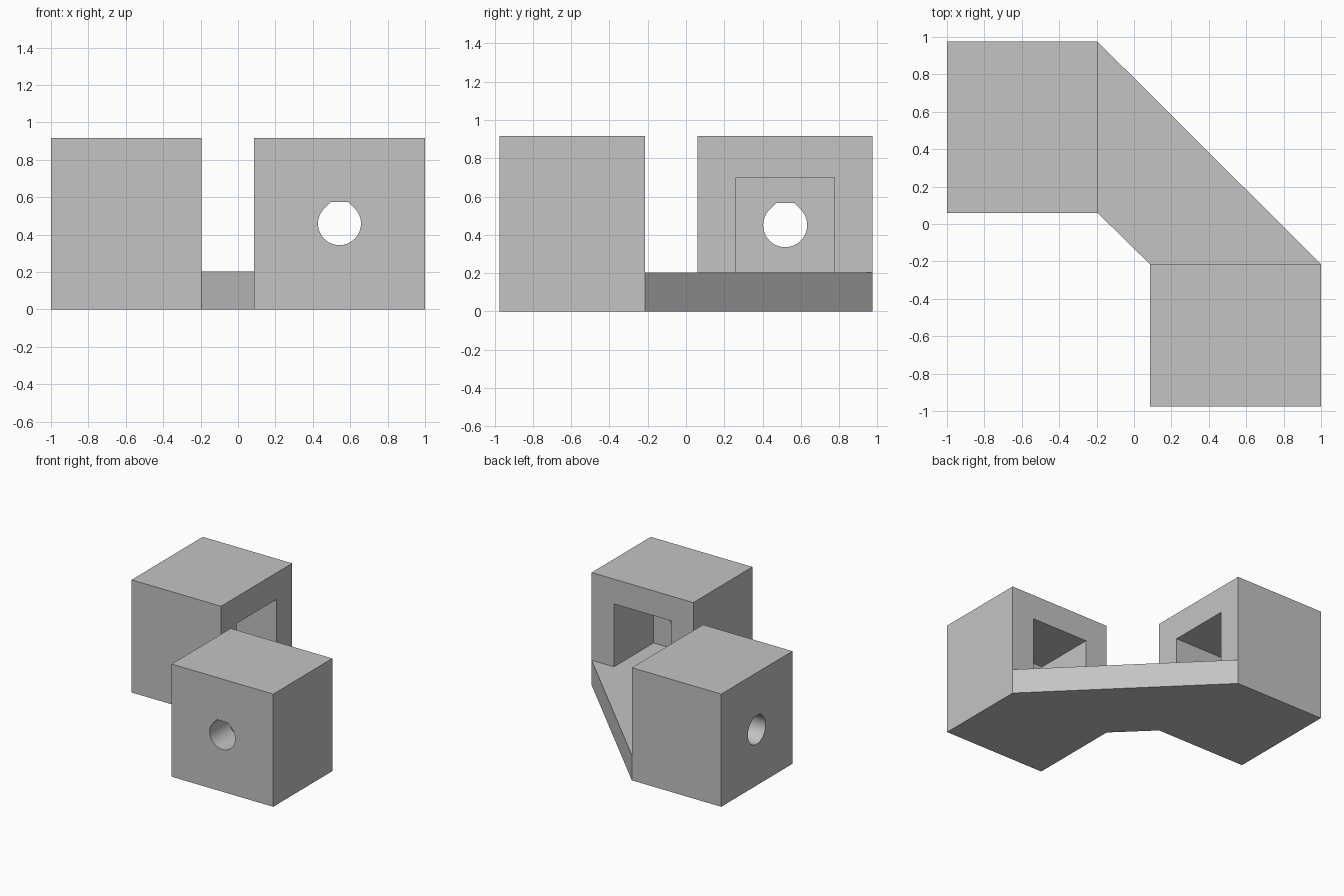
import bpy, bmesh, math
from mathutils import Vector

cube = bpy.data.objects.get("Cube")
if cube:
    bpy.data.objects.remove(cube, do_unlink=True)

grey = bpy.data.materials.new("plain grey")
grey.use_nodes = True
COLOUR = (0.55, 0.55, 0.55, 1)
grey.diffuse_color = COLOUR
grey.node_tree.nodes["Principled BSDF"].inputs["Base Color"].default_value = COLOUR

HEIGHT, FLOOR = 0.917, 0.203


def prism(name, outline, sweep):
    """Extrude a closed planar outline along a vector."""
    bm = bmesh.new()
    face = bm.faces.new([bm.verts.new(p) for p in outline])
    ext = bmesh.ops.extrude_face_region(bm, geom=[face], use_keep_orig=True)
    moved = [g for g in ext["geom"] if isinstance(g, bmesh.types.BMVert)]
    bmesh.ops.translate(bm, verts=moved, vec=Vector(sweep))
    bmesh.ops.recalc_face_normals(bm, faces=bm.faces)
    mesh = bpy.data.meshes.new(name)
    bm.to_mesh(mesh)
    bm.free()
    mesh.materials.append(grey)
    obj = bpy.data.objects.new(name, mesh)
    bpy.context.collection.objects.link(obj)
    return obj


def box(name, lo, hi):
    (x0, y0, z0), (x1, y1, z1) = lo, hi
    return prism(name, [(x0, y0, z0), (x1, y0, z0), (x1, y1, z0), (x0, y1, z0)],
                 (0, 0, z1 - z0))


def hole_outline(cx, cz, r, steps=36):
    """Circle whose top rises at 45 degrees to a short flat."""
    arc = [math.radians(135 + 270 * i / steps) for i in range(steps + 1)]
    pts = [(cx + r * math.cos(a), cz + r * math.sin(a)) for a in arc]
    flat = r * (math.sqrt(2) - 1)
    return pts + [(cx + flat, cz + r), (cx - flat, cz + r)]


def cut(obj, cutters):
    for c in cutters:
        c.hide_render = True
        mod = obj.modifiers.new("cut", 'BOOLEAN')
        mod.operation, mod.solver, mod.object = 'DIFFERENCE', 'EXACT', c
        bpy.context.view_layer.objects.active = obj
        bpy.ops.object.modifier_apply(modifier=mod.name)
        bpy.data.objects.remove(c, do_unlink=True)
    bpy.ops.object.select_all(action='DESELECT')
    obj.select_set(True)
    bpy.ops.object.shade_smooth_by_angle(angle=math.radians(30))


R, HALF = 0.115, 0.257   # hole radius, half pocket width

# Rear block: pocket opens to +x, hole runs along x
cy, ceiling, inner = 0.518, 0.70, -0.195
rear = box("rear_block", (-1, 0.06, 0), (inner, 0.975, HEIGHT))
pocket = box("rear_pocket", (inner - 0.54, cy - HALF, FLOOR), (0.1, cy + HALF, ceiling))
bore = prism("rear_bore", [(-1.1, y, z) for y, z in hole_outline(cy, 0.451, R)], (0.7, 0, 0))
cut(rear, [pocket, bore])

# Front block: pocket opens to +y, hole runs along y
cx, ceiling, inner = 0.5425, 0.715, -0.215
front = box("front_block", (0.085, -0.975, 0), (1, inner, HEIGHT))
pocket = box("front_pocket", (cx - HALF, inner - 0.51, FLOOR), (cx + HALF, 0.1, ceiling))
bore = prism("front_bore", [(x, -1.1, z) for x, z in hole_outline(cx, 0.459, R)], (0, 0.7, 0))
cut(front, [pocket, bore])

# Low slab joining the two blocks
prism("bridge", [(-0.195, 0.06, 0), (0.085, -0.215, 0), (1, -0.215, 0), (-0.195, 0.975, 0)],
      (0, 0, FLOOR))
